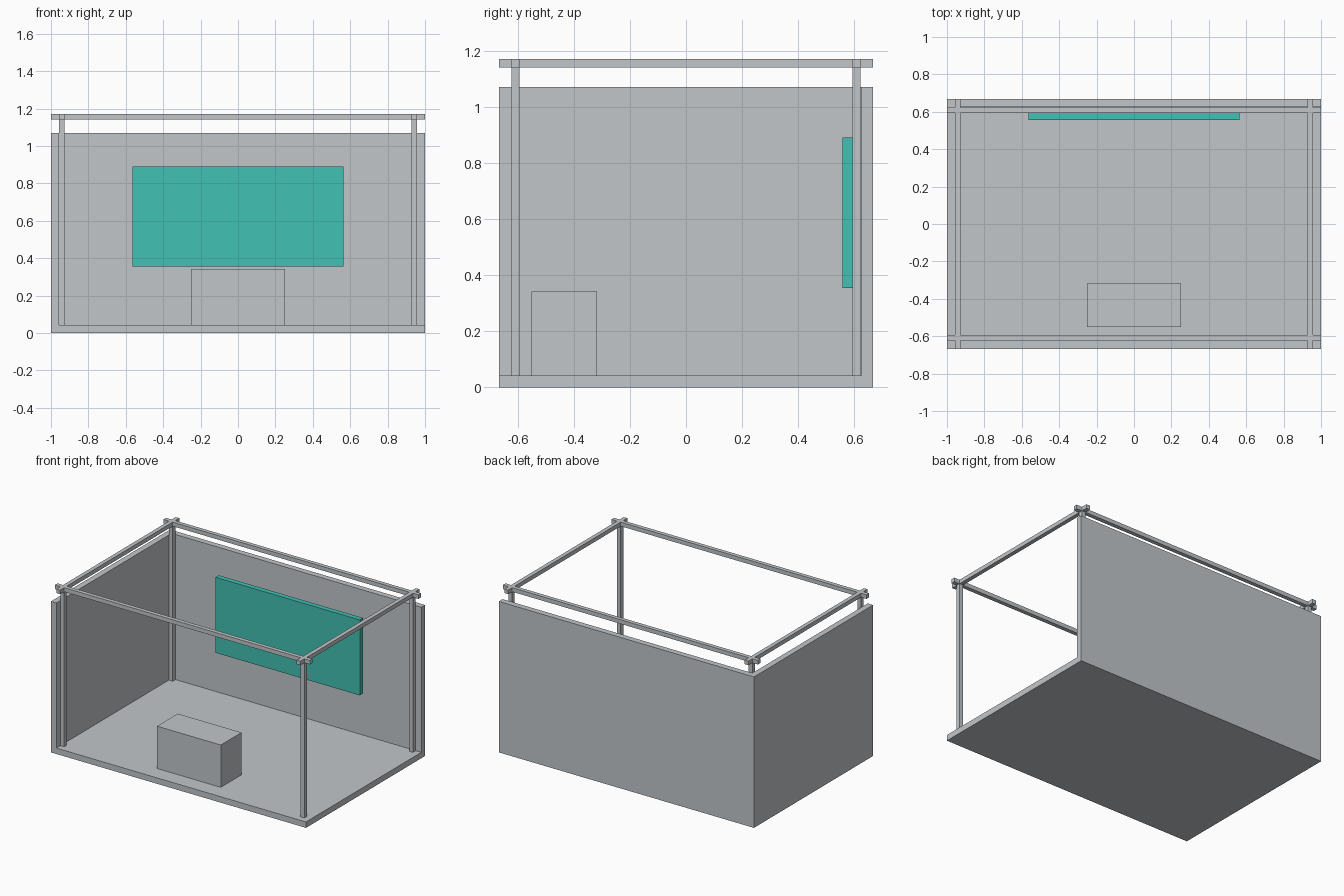
import bpy

default = bpy.data.objects.get("Cube")
if default:
    bpy.data.objects.remove(default, do_unlink=True)


def make_material(name, rgb):
    mat = bpy.data.materials.new(name)
    mat.use_nodes = True
    color = (*rgb, 1)
    mat.diffuse_color = color
    mat.node_tree.nodes["Principled BSDF"].inputs["Base Color"].default_value = color
    return mat


grey = make_material("light grey", (0.54, 0.565, 0.585))
teal = make_material("teal", (0.054, 0.533, 0.456))


def box(name, low, high, mat=grey):
    """Axis-aligned box between two corners."""
    bpy.ops.mesh.primitive_cube_add(size=1)
    obj = bpy.context.object
    obj.name = name
    for v in obj.data.vertices:
        v.co = [h if c > 0 else l for c, l, h in zip(v.co, low, high)]
    obj.data.materials.append(mat)
    return obj


HALF_X, HALF_Y = 1.0, 0.667      # booth footprint
SLAB = 0.042                     # floor and wall thickness
WALL_TOP, FRAME_TOP = 1.07, 1.17
BEAM = 0.029                     # frame tube width
POST_X, POST_Y = 0.942, 0.608    # frame tube centres
R = BEAM / 2

# Floor and the two solid walls
box("floor", (-HALF_X, -HALF_Y, 0), (HALF_X, HALF_Y, SLAB))
box("back_wall", (-HALF_X, HALF_Y - SLAB, SLAB), (HALF_X, HALF_Y, WALL_TOP))
box("side_wall", (-HALF_X, -HALF_Y, SLAB), (-HALF_X + SLAB, HALF_Y - SLAB, WALL_TOP))

# Frame: four posts and overhanging top beams that cross at the corners
beam_base = FRAME_TOP - BEAM
for sy, depth in ((-1, "front"), (1, "back")):
    y = sy * POST_Y
    box(depth + "_beam", (-HALF_X, y - R, beam_base), (HALF_X, y + R, FRAME_TOP))
    for sx, side in ((-1, "right"), (1, "left")):
        x = sx * POST_X
        box(f"{depth}_{side}_post", (x - R, y - R, SLAB), (x + R, y + R, beam_base))
for sx, side in ((-1, "right"), (1, "left")):
    x = sx * POST_X
    box(side + "_beam", (x - R, -HALF_Y, beam_base), (x + R, HALF_Y, FRAME_TOP))

# Display screen and counter
box("screen", (-0.565, 0.557, 0.355), (0.565, POST_Y - R, 0.89), teal)
box("counter", (-0.25, -0.55, SLAB), (0.25, -0.318, 0.342))
